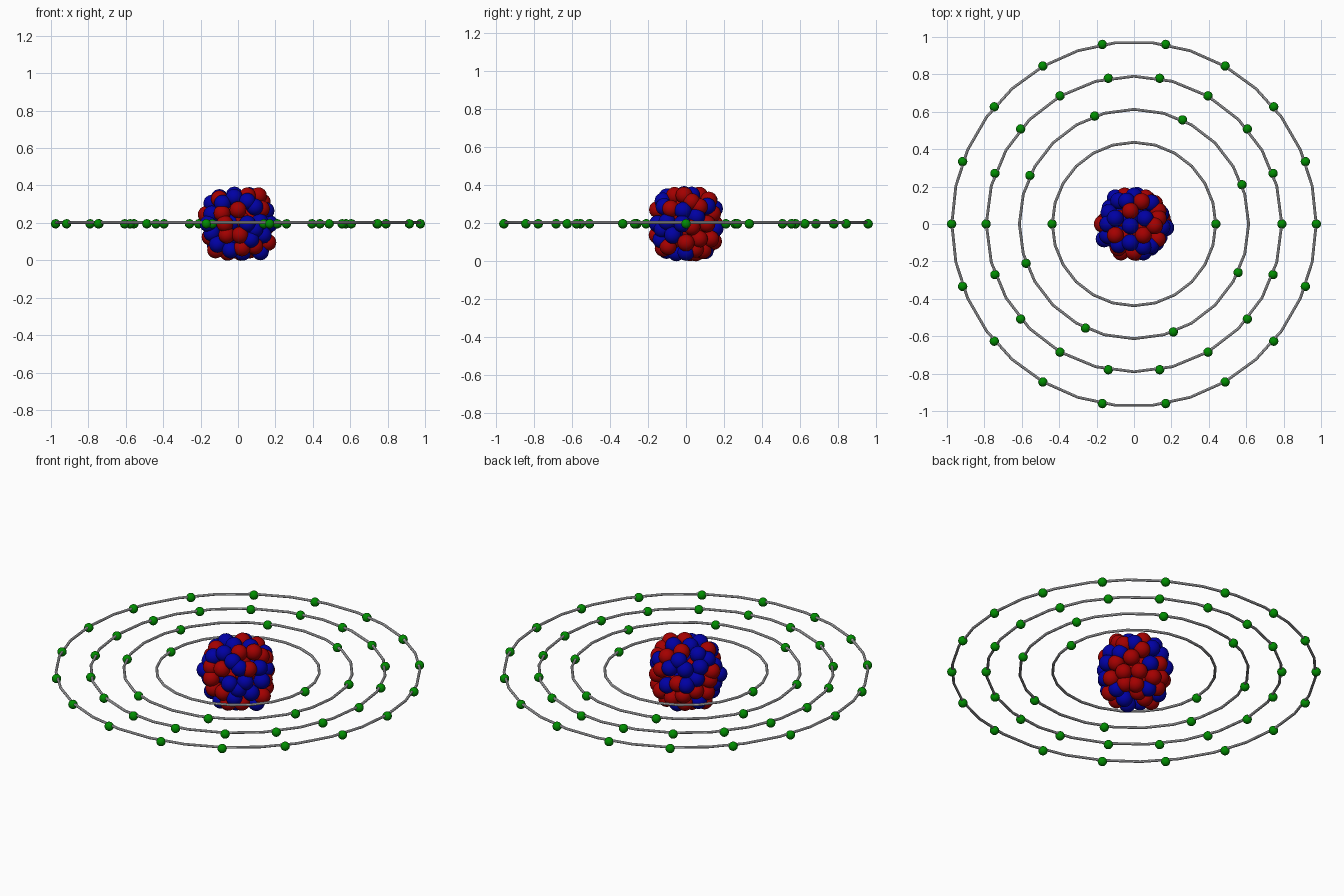
import bpy
import math
import random
from mathutils import Vector

random.seed(7)

cube = bpy.data.objects.get("Cube")
if cube:
    bpy.data.objects.remove(cube, do_unlink=True)


def make_material(name, rgb):
    mat = bpy.data.materials.new(name)
    mat.use_nodes = True
    color = (*rgb, 1.0)
    mat.diffuse_color = color
    mat.node_tree.nodes["Principled BSDF"].inputs["Base Color"].default_value = color
    return mat


red = make_material("proton red", (0.37, 0.0, 0.0))
blue = make_material("neutron blue", (0.0, 0.0, 0.37))
green = make_material("electron green", (0.0, 0.27, 0.0))
grey = make_material("orbit grey", (0.62, 0.62, 0.64))

CENTRE = Vector((0, 0, 0.195))
NUCLEON_RADIUS = 0.045
ELECTRON_RADIUS = 0.025
HALF = 0.154    # reach of the outer nucleon centres
POWER = 3.4     # boxiness of the nucleus seen from the side


def ball_mesh(name, radius, mat):
    """Smooth ball whose mesh is shared by every copy."""
    bpy.ops.mesh.primitive_ico_sphere_add(subdivisions=3, radius=radius)
    obj = bpy.context.object
    bpy.ops.object.shade_smooth()
    mesh = obj.data
    mesh.name = name
    mesh.materials.append(mat)
    bpy.data.objects.remove(obj, do_unlink=True)
    return mesh


def place(name, mesh, position):
    obj = bpy.data.objects.new(name, mesh)
    obj.location = position
    bpy.context.collection.objects.link(obj)


# Nucleus surface: round from above, boxy from the side
def partner(value):
    """Height for a given reach from the axis, or reach for a given height."""
    return HALF * max(0, 1 - abs(value / HALF) ** POWER) ** (1 / POWER)


def depth(across, up):
    return math.sqrt(max(0, max(partner(up), 0.11) ** 2 - across ** 2))


def on_front(u, v):
    return Vector((u, -depth(u, v), v))


def on_left(u, v):
    return Vector((depth(u, v), u, v))


def on_top(u, v):
    return Vector((u, v, partner(math.hypot(u, v))))


def fill_points(count, half_size):
    golden = math.pi * (3 - math.sqrt(5))
    for i in range(count):
        z = 1 - 2 * (i + 0.5) / count
        r = math.sqrt(1 - z * z)
        d = Vector((r * math.cos(golden * i), r * math.sin(golden * i), z))
        norm = (r ** POWER + abs(z) ** POWER) ** (1 / POWER)
        yield d * half_size / norm


# Chosen nucleons per side, in hundredths: (protons, neutrons)
SIDES = (
    (on_top,
     ((-2, 7), (-10, -6), (5, -6), (13, 3), (4, 12), (11, 11), (-5, 15),
      (-7, -15), (0, -15), (-16, 1)),
     ((-2, -1), (6, 3), (-10, 3), (-2, -10), (17, -2), (5, -15), (-16, -8), (-10, 14))),
    (on_front,
     ((-10, 15), (6, 15), (12, 14), (-17, 5), (-1, 6), (-7, 3), (-6, -6),
      (1, -6), (16, -10), (9, -12), (-12, -14)),
     ((-2, 15), (-14, 11), (5, 12), (9, 9), (15, 7), (6, 3), (-14, -5),
      (9, -3), (-11, -11), (-4, -14), (12, -15))),
    (on_left,
     ((-7, 15), (-1, 15), (10, 15), (13, 11), (-16, 6), (-8, 8), (7, 9),
      (-14, -2), (7, -8), (13, -8), (-7, -14), (9, -14)),
     ((-14, 11), (3, 15), (15, 8), (-1, 7), (-10, 1), (-7, -6), (1, -10), (1, -15))),
)

nucleons = {"proton": ball_mesh("proton", NUCLEON_RADIUS, red),
            "neutron": ball_mesh("neutron", NUCLEON_RADIUS, blue)}
taken = []


def add_nucleon(kind, point, spacing):
    """Add a nucleon unless another one is already too close."""
    if all((point - other).length > spacing for other in taken):
        taken.append(point)
        place(kind, nucleons[kind], CENTRE + point)


for surface, protons, neutrons in SIDES:
    for kind, spots in (("proton", protons), ("neutron", neutrons)):
        for u, v in spots:
            add_nucleon(kind, surface(u / 100, v / 100), 0.042)

# Remaining nucleons: pack the gaps of the outer shell, then the core
for count, half_size in ((400, HALF), (60, 0.095)):
    points = list(fill_points(count, half_size))
    random.shuffle(points)
    for point in points:
        add_nucleon(random.choice(("proton", "neutron")), point, 0.054)

# Orbits: thin faceted rings, each with evenly spaced electrons
electron = ball_mesh("electron", ELECTRON_RADIUS, green)
ORBITS = ((0.437, 2, 0, 24), (0.613, 8, 20, 24), (0.79, 18, 0, 24), (0.974, 18, 0, 30))
for number, (radius, count, start, sides) in enumerate(ORBITS, 1):
    bpy.ops.mesh.primitive_torus_add(
        major_radius=radius, minor_radius=0.0075, major_segments=sides,
        minor_segments=8, location=(0, 0, 0.202))
    ring = bpy.context.object
    ring.name = f"orbit_ring_{number}"
    ring.data.materials.append(grey)
    bpy.ops.object.shade_smooth_by_angle()
    for k in range(count):
        a = math.radians(start + 360 * k / count)
        offset = Vector((math.cos(a), math.sin(a), 0)) * (radius + 0.001)
        place(f"electron_{number}", electron, CENTRE + offset)
